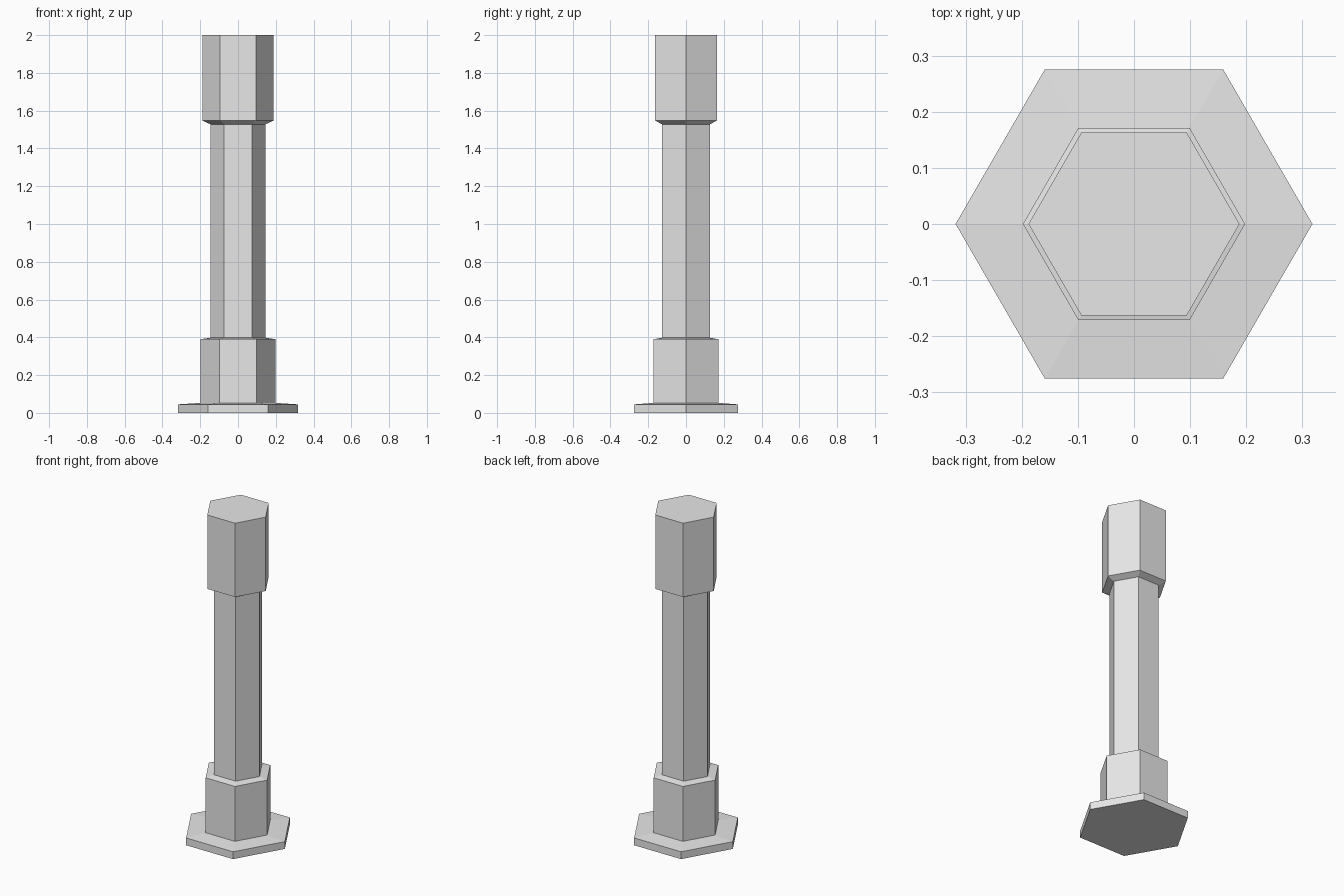
import bpy
import bmesh
import math

SIDES = 6

cube = bpy.data.objects.get("Cube")
if cube:
    bpy.data.objects.remove(cube, do_unlink=True)

# Single plain material
grey = bpy.data.materials.new("light_grey")
grey.use_nodes = True
colour = (0.8, 0.8, 0.8, 1.0)
grey.diffuse_color = colour
grey.node_tree.nodes["Principled BSDF"].inputs["Base Color"].default_value = colour


def hex_part(name, profile, cap_bottom=False, cap_top=False):
    """Sweep a (radius, height) profile around z as a six-sided shell."""
    bm = bmesh.new()
    rings = []
    for radius, z in profile:
        angles = [math.tau * i / SIDES for i in range(SIDES)]
        rings.append([bm.verts.new((radius * math.cos(a), radius * math.sin(a), z))
                      for a in angles])
    for low, high in zip(rings, rings[1:]):
        for i in range(SIDES):
            j = (i + 1) % SIDES
            bm.faces.new((low[i], low[j], high[j], high[i]))
    if cap_bottom:
        bm.faces.new(rings[0][::-1])
    if cap_top:
        bm.faces.new(rings[-1])
    mesh = bpy.data.meshes.new(name)
    bm.to_mesh(mesh)
    bm.free()
    mesh.materials.append(grey)
    obj = bpy.data.objects.new(name, mesh)
    bpy.context.collection.objects.link(obj)
    return obj


# Wide foot with a slightly sloped top
hex_part("base_plate", [(0.318, 0), (0.318, 0.045), (0.198, 0.053)], cap_bottom=True)

# Thick block above the foot, stepping in to the shaft
hex_part("lower_collar", [(0.198, 0.053), (0.198, 0.39), (0.146, 0.398)])

# Long slim column
hex_part("shaft", [(0.146, 0.398), (0.146, 1.528)])

# Thick block at the top with a chamfered underside
hex_part("upper_head", [(0.146, 1.528), (0.188, 1.547), (0.188, 2.0)], cap_top=True)
